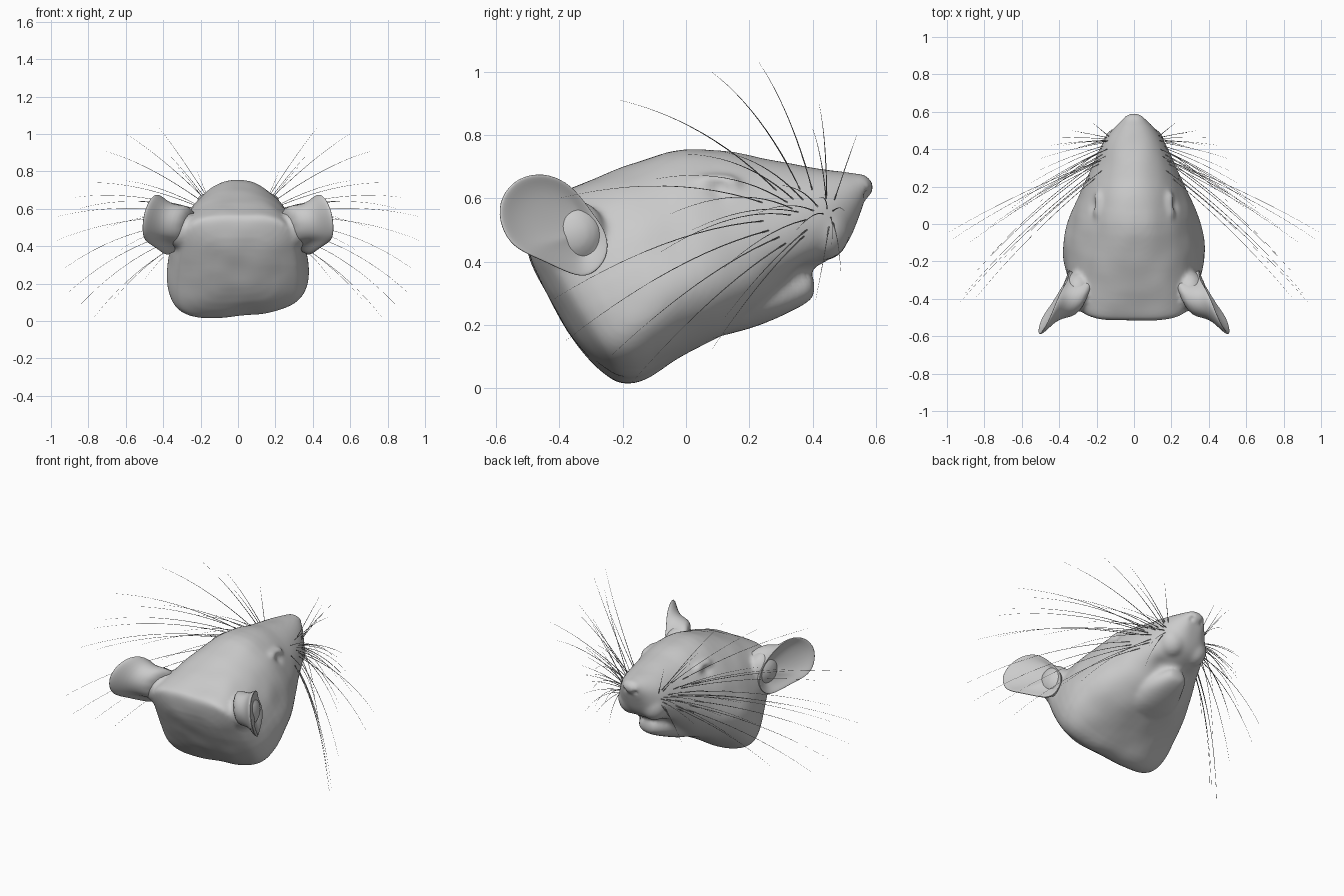
import bpy, bmesh, math
from mathutils import Vector, noise
from mathutils.bvhtree import BVHTree

if "Cube" in bpy.data.objects:
    bpy.data.objects.remove(bpy.data.objects["Cube"])


def skin_rings(bm, rings):
    """Bridge closed rings into a capped tube."""
    loops = [[bm.verts.new(p) for p in r] for r in rings]
    n = len(loops[0])
    for a, b in zip(loops, loops[1:]):
        for i in range(n):
            j = (i + 1) % n
            bm.faces.new((a[i], a[j], b[j], b[i]))
    for end in (loops[0], loops[-1]):
        c = bm.verts.new(sum((v.co for v in end), Vector()) / n)
        for i in range(n):
            bm.faces.new((end[i], end[(i + 1) % n], c))


def section(yt, zt, yb, zb, w, power, taper, n=32):
    """Egg-like ring between a top and a bottom point."""
    top, bot = Vector((0, yt, zt)), Vector((0, yb, zb))
    ring = []
    for i in range(n):
        a = math.tau * i / n
        c, s = math.cos(a), math.sin(a)
        u = math.copysign(abs(s) ** (2 / power), s)
        x = w * math.copysign(abs(c) ** (2 / power), c) * (1 - taper * u)
        p = (top + bot) / 2 + (top - bot) / 2 * u
        ring.append(Vector((x, p.y, p.z)))
    return ring


def shrink(ring, k, offset):
    c = sum(ring, Vector()) / len(ring)
    return [c + (p - c) * k + Vector(offset) for p in ring]


def finish(bm, name):
    bmesh.ops.recalc_face_normals(bm, faces=bm.faces)
    me = bpy.data.meshes.new(name)
    bm.to_mesh(me)
    bm.free()
    for p in me.polygons:
        p.use_smooth = True
    ob = bpy.data.objects.new(name, me)
    bpy.context.collection.objects.link(ob)
    return ob


# Skull and upper muzzle: slanted sections from neck cut to nose
bm = bmesh.new()
body = [section(*s) for s in (
    (-.515, .565, -.21, .025, .325, 4.2, .08),
    (-.44, .60, -.15, .02, .36, 3.3, .13),
    (-.28, .67, -.08, .06, .37, 2.6, .22),
    (-.12, .73, .00, .11, .355, 2.3, .28),
    (.00, .763, .10, .155, .325, 2.2, .28),
    (.10, .757, .18, .195, .285, 2.2, .26),
    (.20, .737, .26, .26, .25, 2.2, .22),
    (.30, .715, .33, .34, .215, 2.2, .2),
    (.40, .70, .40, .375, .185, 2.2, .15),
    (.48, .685, .47, .41, .145, 2.2, .1),
    (.53, .68, .51, .45, .105, 2.2, .05),
    (.565, .675, .535, .51, .07, 2.4, 0),
    (.582, .66, .56, .57, .05, 2.4, 0))]
neck = [shrink(body[0], k, (0, -d, -d * .5)) for k, d in ((.3, .06), (.65, .05), (.94, .012))]
skin_rings(bm, neck + body)

# Lower jaw
skin_rings(bm, [section(*s) for s in (
    (.05, .42, .05, .14, .20, 2.4, 0),
    (.18, .40, .20, .185, .165, 2.4, 0),
    (.28, .38, .29, .22, .125, 2.4, 0),
    (.36, .375, .36, .255, .09, 2.4, 0),
    (.405, .36, .405, .285, .055, 2.2, 0))])


def blob(c, r):
    g = bmesh.ops.create_uvsphere(bm, u_segments=20, v_segments=12, radius=1)
    for v in g['verts']:
        v.co = Vector([v.co[i] * r[i] + c[i] for i in range(3)])


# Nose pad, whisker pads, brow ridges, ear roots
blob((0, .545, .635), (.066, .05, .045))
for s in (-1, 1):
    blob((.075 * s, .43, .50), (.09, .09, .10))
    blob((.185 * s, .09, .645), (.04, .09, .035))
    blob((.30 * s, -.36, .49), (.085, .11, .11))

rough = finish(bm, "head_rough")
m = rough.modifiers.new("round", 'SUBSURF')
m.levels = m.render_levels = 1
m = rough.modifiers.new("fuse", 'REMESH')
m.mode, m.voxel_size = 'VOXEL', .012
m = rough.modifiers.new("soften", 'SMOOTH')
m.factor, m.iterations = .5, 8
me = bpy.data.meshes.new_from_object(
    rough.evaluated_get(bpy.context.evaluated_depsgraph_get()))
bpy.data.objects.remove(rough)

# Surface detail: eye sockets, nostrils, lopsided jaw base, fine lumps
bm = bmesh.new()
bm.from_mesh(me)
bm.normal_update()
dents = [((.225, .105, .64), .035, .018), ((.04, .575, .61), .014, .012),
         ((.10, .36, .375), .05, .012), ((.30, -.02, .45), .09, .008)]
for v in bm.verts:
    q = Vector((abs(v.co.x), v.co.y, v.co.z))
    push = .004 * noise.noise(v.co * 8)
    for c, r, depth in dents:
        push -= depth * math.exp(-((q - Vector(c)).length / r) ** 2)
    lean = .1 * v.co.x * max(0, 1 - v.co.z / .3) * (v.co.y < .1) * min(1, (.1 - v.co.y) * 5)
    v.co += v.normal * push + Vector((0, 0, lean))
tree = BVHTree.FromBMesh(bm)
head = finish(bm, "head")

# Ears: cupped shells, outer root to rim to inner hollow
rim = [Vector(p) for p in (
    (.37, -.325, .60), (.40, -.375, .655), (.43, -.45, .685), (.465, -.535, .67),
    (.50, -.59, .605), (.515, -.595, .53), (.515, -.56, .455), (.495, -.50, .42),
    (.45, -.44, .395), (.40, -.36, .355), (.365, -.30, .345), (.35, -.24, .41),
    (.345, -.245, .49), (.35, -.29, .55))]
mean = sum(rim, Vector()) / len(rim)


def ear_ring(k, x, y, z):
    return [Vector((x, y, z)) + (p - mean) * k for p in rim]


for side, name in ((1, "ear_right"), (-1, "ear_left")):
    bm = bmesh.new()
    skin_rings(bm, [
        ear_ring(.8, .24, -.36, .49),
        ear_ring(.70, .345, -.375, .50),
        ear_ring(.95, mean.x - .018, mean.y - .006, mean.z),
        rim,
        ear_ring(.93, mean.x - .002, mean.y + .004, mean.z),
        ear_ring(.68, .397, -.405, .515),
        ear_ring(.3, .355, -.345, .50)])
    for v in bm.verts:
        v.co.x *= side
    ear = finish(bm, name)
    m = ear.modifiers.new("round", 'SUBSURF')
    m.levels = m.render_levels = 2

# Whiskers: tapered curved hairs, listed by tip position
tips = [(.60, .08, 1.0), (.42, .23, 1.03), (.72, -.21, .91), (.38, .42, .90),
        (.22, .54, .80), (.32, .40, .82), (.60, .10, .75), (.78, -.02, .74),
        (.88, -.10, .66), (1.0, -.05, .55), (.97, -.08, .43), (.93, -.42, .28),
        (.91, -.38, .15), (.84, -.25, .09), (.77, -.17, .02), (.85, -.40, .60),
        (.63, .12, .38), (.50, .12, .22), (.66, .08, .12), (.55, .22, .55),
        (.52, .28, .64), (.50, .35, .50), (.45, .42, .60), (.40, .46, .45),
        (.34, .50, .56), (.30, .49, .36), (.26, .41, .28), (.70, .02, .50)]
for side, name in ((1, "whiskers_right"), (-1, "whiskers_left")):
    bm = bmesh.new()
    for t in tips:
        tip = Vector((t[0] * side, t[1], t[2]))
        guess = Vector((.19 * side, .39 + .28 * (t[1] - .15), .56 + .2 * (t[2] - .52)))
        root = tree.find_nearest(guess)[0]
        size = (tip - root).length
        mid = (root + tip) / 2 + Vector((.04 * side, .03, .10)) * size
        rings = []
        for i in range(13):
            f = i / 12
            p = root * (1 - f) ** 2 + mid * 2 * f * (1 - f) + tip * f * f
            d = ((mid - root) * (1 - f) + (tip - mid) * f).normalized()
            a = d.orthogonal().normalized()
            b = d.cross(a)
            r = .0019 * (1 - f) + .0003
            rings.append([p + (a * math.cos(k) + b * math.sin(k)) * r
                          for k in (0, math.tau / 4, math.tau / 2, math.tau * 3 / 4)])
        skin_rings(bm, rings)
    finish(bm, name)
